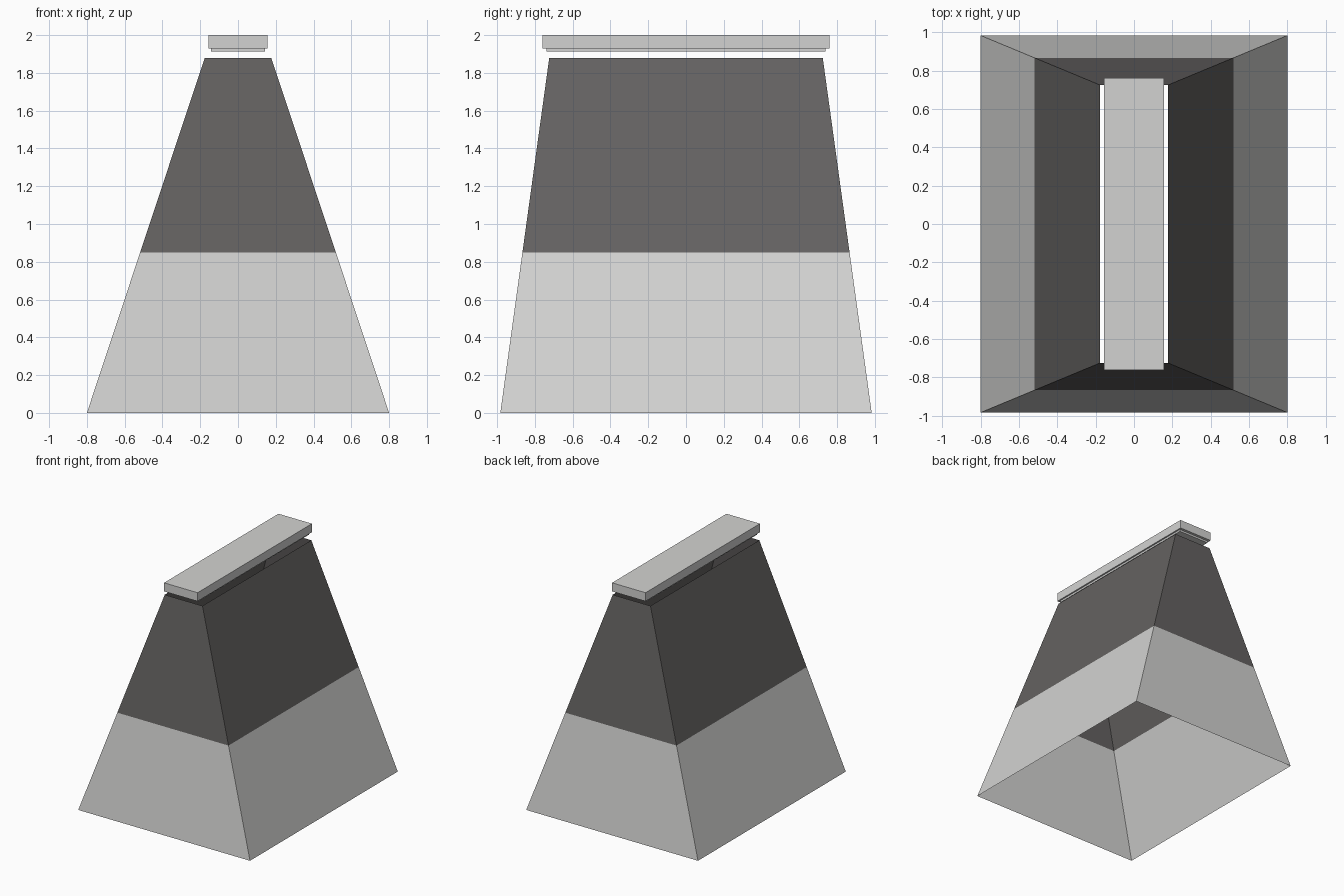
import bpy, bmesh

if "Cube" in bpy.data.objects:
    bpy.data.objects.remove(bpy.data.objects["Cube"])


def material(name, color):
    m = bpy.data.materials.new(name)
    m.diffuse_color = (*color, 1)
    m.use_nodes = True
    m.node_tree.nodes["Principled BSDF"].inputs["Base Color"].default_value = m.diffuse_color
    return m


light = material("light grey", (0.65, 0.65, 0.64))
dark = material("dark grey", (0.128, 0.122, 0.120))


def make_object(name, bm, mats):
    bmesh.ops.recalc_face_normals(bm, faces=bm.faces)
    me = bpy.data.meshes.new(name)
    bm.to_mesh(me)
    bm.free()
    for m in mats:
        me.materials.append(m)
    ob = bpy.data.objects.new(name, me)
    bpy.context.collection.objects.link(ob)
    return ob


def ring(bm, x, y, z):
    return [bm.verts.new((sx * x, sy * y, z))
            for sx, sy in ((-1, -1), (1, -1), (1, 1), (-1, 1))]


def tower(name, levels, mats, capped, band_material=lambda i: 0):
    """Stack of rectangular rings (half x, half y, z) joined by side faces."""
    bm = bmesh.new()
    rings = [ring(bm, *lv) for lv in levels]
    for i, (a, b) in enumerate(zip(rings, rings[1:])):
        for k in range(4):
            n = (k + 1) % 4
            f = bm.faces.new((a[k], a[n], b[n], b[k]))
            f.material_index = band_material(i)
    if capped:
        bm.faces.new(rings[0][::-1])
        bm.faces.new(rings[-1])
    return make_object(name, bm, mats)


# Open sloping shell: light lower band, dark upper band, no top or bottom
BOTTOM, TOP, SPLIT = (0.80, 0.983, 0.0), (0.176, 0.724, 1.88), 0.85
t = SPLIT / TOP[2]
middle = tuple(b + (a - b) * t for a, b in zip(TOP, BOTTOM))
tower("sloping_shell", [BOTTOM, middle, TOP], [light, dark], False, lambda i: i)

# Floating cap slab with a narrower lip beneath it
tower("cap_slab", [(0.156, 0.761, 1.928), (0.156, 0.761, 2.0)], [light], True)
tower("cap_lip", [(0.143, 0.738, 1.912), (0.143, 0.738, 1.928)], [light], True)
